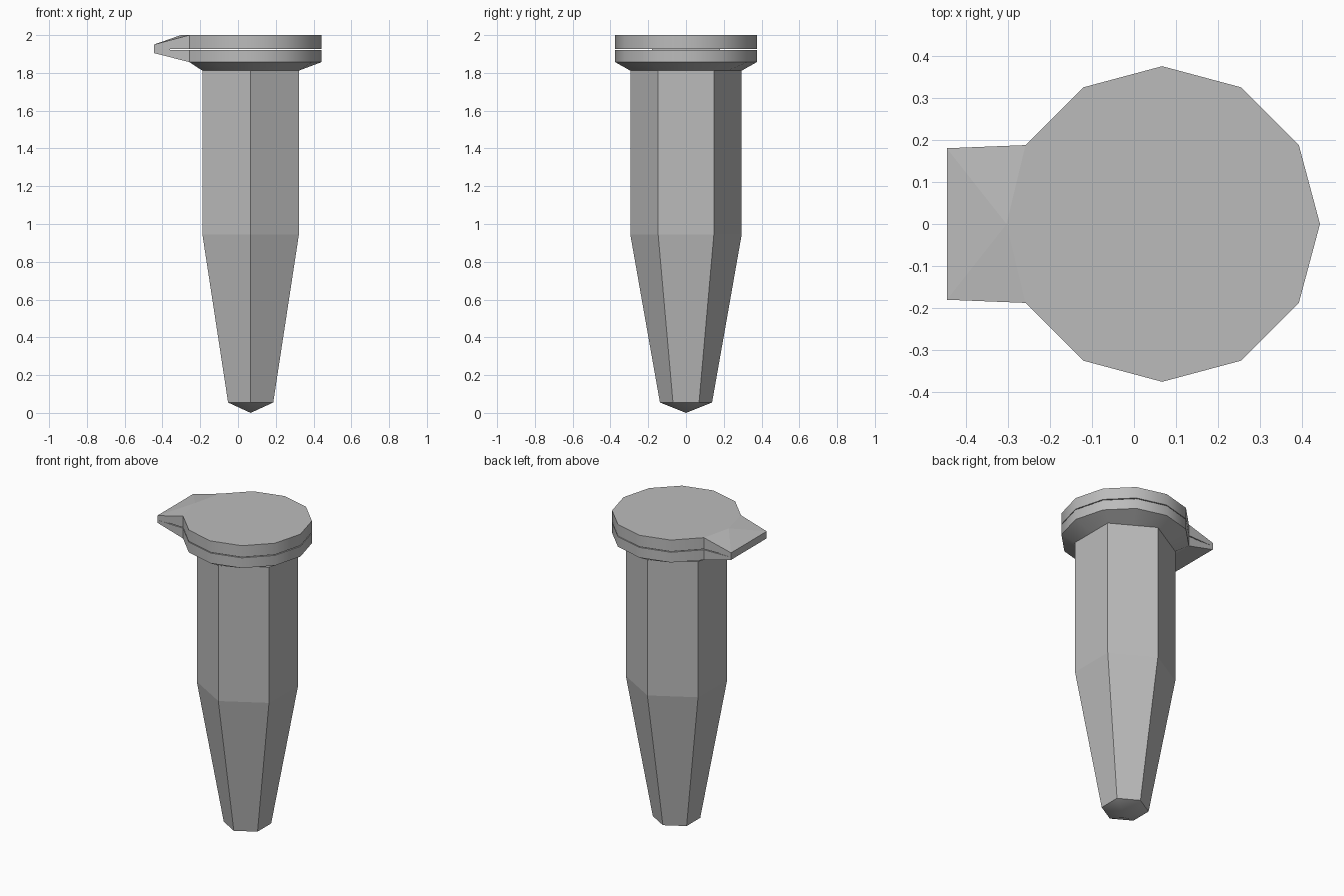
import bpy, bmesh, math

if "Cube" in bpy.data.objects:
    bpy.data.objects.remove(bpy.data.objects["Cube"])

CX = 0.067            # tube axis offset, leaves room for the hinge tab
RIM_R, TUBE_R = 0.375, 0.295
TAB_X, TAB_Y = -0.445, 0.18

grey = bpy.data.materials.new("plastic grey")
grey.diffuse_color = (0.5, 0.5, 0.5, 1)
grey.use_nodes = True
grey.node_tree.nodes["Principled BSDF"].inputs["Base Color"].default_value = grey.diffuse_color


def finish(bm, name):
    bmesh.ops.recalc_face_normals(bm, faces=bm.faces)
    mesh = bpy.data.meshes.new(name)
    bm.to_mesh(mesh)
    bm.free()
    mesh.materials.append(grey)
    obj = bpy.data.objects.new(name, mesh)
    bpy.context.collection.objects.link(obj)


def hexagon(bm, r, z):
    return [bm.verts.new((CX + r * math.cos(math.radians(a)),
                          r * math.sin(math.radians(a)), z))
            for a in range(30, 390, 60)]


def bridge(bm, low, high, smooth=False):
    n = len(low)
    for i in range(n):
        j = (i + 1) % n
        bm.faces.new((low[i], low[j], high[j], high[i])).smooth = smooth


def rim_points(hinge_x):
    """Twelve-sided outline; the point facing the tab sits at hinge_x."""
    pts = []
    for k in range(12):
        a = math.radians(30 * k)
        x = hinge_x if k == 6 else CX + RIM_R * math.cos(a)
        pts.append((x, RIM_R * math.sin(a)))
    return pts


CHORD = CX + RIM_R * math.cos(math.radians(150))

# Tube: six-sided straight barrel, taper and blunt tip
bm = bmesh.new()
rings = [hexagon(bm, r, z) for r, z in ((0.138, 0.055), (TUBE_R, 0.945), (TUBE_R, 1.812))]
bridge(bm, rings[0], rings[1])
bridge(bm, rings[1], rings[2])
bm.faces.new(rings[2])
tip = bm.verts.new((CX, 0, 0))
for i in range(6):
    bm.faces.new((rings[0][i], tip, rings[0][(i + 1) % 6])).smooth = True
finish(bm, "tube")

# Flange: slopes from the six-sided tube out to the twelve-sided rim
bm = bmesh.new()
low = []
for k in range(12):
    a = math.radians(30 * k)
    r = TUBE_R if k % 2 else TUBE_R * math.cos(math.pi / 6)
    low.append(bm.verts.new((CX + r * math.cos(a), r * math.sin(a), 1.812)))
high = [bm.verts.new((x, y, 1.857)) for x, y in rim_points(CHORD)]
bridge(bm, low, high, True)
bm.faces.new(low)
bm.faces.new(high)
finish(bm, "flange")


def slab(name, z0, z1, tab0, tab1, x0, x1):
    """Rim disc with a wedge-shaped tab reaching out to the hinge."""
    bm = bmesh.new()
    loops, tabs = [], []
    for z, tz, hx in ((z0, tab0, x0), (z1, tab1, x1)):
        v = [bm.verts.new((x, y, z)) for x, y in rim_points(hx)]
        t = [bm.verts.new((TAB_X, s * TAB_Y, tz)) for s in (1, -1)]
        bm.faces.new(v)
        bm.faces.new((v[5], t[0], v[6]))
        bm.faces.new((v[6], t[0], t[1]))
        bm.faces.new((v[6], t[1], v[7]))
        loops.append(v)
        tabs.append(t)
    a, b = loops
    for k in range(12):
        if k not in (5, 6):
            j = (k + 1) % 12
            bm.faces.new((a[k], a[j], b[j], b[k])).smooth = True
    (p, q), (r, s) = tabs
    for quad in ((a[5], p, r, b[5]), (p, q, s, r), (q, a[7], b[7], s)):
        bm.faces.new(quad)
    finish(bm, name)


# Tube rim and lid, separated by a thin seam
slab("rim", 1.857, 1.922, 1.905, 1.922, CHORD, CHORD)
slab("lid", 1.927, 2.0, 1.927, 1.95, CHORD, CX - RIM_R + 0.005)

# Hinge: joins rim and lid at the outer end of the tab
bm = bmesh.new()
bmesh.ops.create_cube(bm, size=1)
for v in bm.verts:
    v.co.x = TAB_X if v.co.x < 0 else -0.36
    v.co.y = math.copysign(TAB_Y, v.co.y)
    v.co.z = 1.922 if v.co.z < 0 else 1.927
finish(bm, "hinge")
